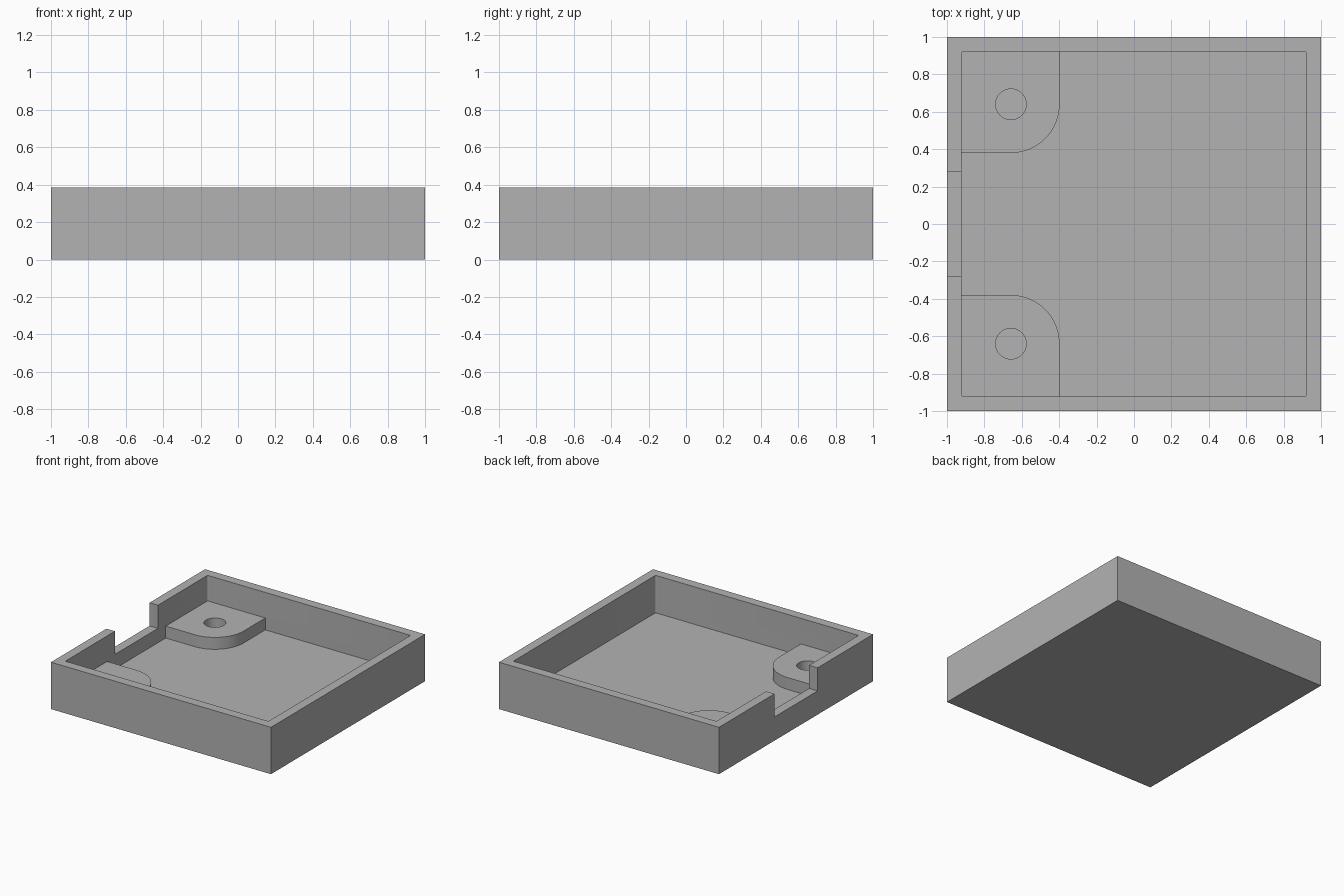
import bpy, bmesh, math

cube = bpy.data.objects.get("Cube")
if cube:
    bpy.data.objects.remove(cube, do_unlink=True)

HEIGHT, FLOOR, BOSS_TOP, NOTCH_Z = 0.385, 0.077, 0.175, 0.195
INNER = 0.923                  # half width of the cavity
HOLE_X, HOLE_Y = -0.658, 0.64  # screw hole centre
HOLE_R, BOSS_R = 0.082, 0.26

grey = bpy.data.materials.new("plain grey")
grey.use_nodes = True
grey.diffuse_color = (0.45, 0.45, 0.45, 1)
grey.node_tree.nodes["Principled BSDF"].inputs["Base Color"].default_value = grey.diffuse_color


def prism(name, outline, z0, z1):
    """Extrude a flat outline from z0 to z1."""
    bm = bmesh.new()
    face = bm.faces.new([bm.verts.new((x, y, z0)) for x, y in outline])
    ext = bmesh.ops.extrude_face_region(bm, geom=[face])
    for v in ext["geom"]:
        if isinstance(v, bmesh.types.BMVert):
            v.co.z = z1
    bmesh.ops.recalc_face_normals(bm, faces=bm.faces)
    mesh = bpy.data.meshes.new(name)
    bm.to_mesh(mesh)
    bm.free()
    mesh.materials.append(grey)
    ob = bpy.data.objects.new(name, mesh)
    bpy.context.collection.objects.link(ob)
    return ob


def arc(cx, cy, r, start, end, steps):
    angles = [math.radians(start + (end - start) * i / steps) for i in range(steps + 1)]
    return [(cx + r * math.cos(a), cy + r * math.sin(a)) for a in angles]


def rect(x0, x1, y0, y1):
    return [(x0, y0), (x1, y0), (x1, y1), (x0, y1)]


def combine(target, tool, operation):
    """Apply a boolean and discard the tool."""
    tool.hide_render = True
    mod = target.modifiers.new(tool.name, 'BOOLEAN')
    mod.operation, mod.solver, mod.object = operation, 'EXACT', tool
    bpy.context.view_layer.objects.active = target
    bpy.ops.object.modifier_apply(modifier=mod.name)
    bpy.data.objects.remove(tool, do_unlink=True)


# Tray body with a slightly rounded cavity
tray = prism("tray", rect(-1, 1, -1, 1), 0, HEIGHT)
r = 0.012
c = INNER - r
cavity = []
for i, (sx, sy) in enumerate([(1, 1), (-1, 1), (-1, -1), (1, -1)]):
    cavity += arc(sx * c, sy * c, r, 90 * i, 90 * i + 90, 4)
combine(tray, prism("cavity", cavity, FLOOR, HEIGHT + 0.2), 'DIFFERENCE')

# Cable notch in the side wall
notch = rect(-1.1, -0.85, -0.28, 0.28)
combine(tray, prism("notch", notch, NOTCH_Z, HEIGHT + 0.2), 'DIFFERENCE')

# Corner screw bosses, mirrored front to back
boss = [(-0.96, 0.96), (HOLE_X + BOSS_R, 0.96)]
boss += arc(HOLE_X, HOLE_Y, BOSS_R, 0, -90, 24) + [(-0.96, HOLE_Y - BOSS_R)]
hole = arc(HOLE_X, HOLE_Y, HOLE_R, 0, 360, 40)[:-1]
for side in (1, -1):
    def flip(points):
        return [(x, y * side) for x, y in points]
    combine(tray, prism("boss", flip(boss), FLOOR / 2, BOSS_TOP), 'UNION')
    combine(tray, prism("screw_hole", flip(hole), FLOOR, HEIGHT + 0.1), 'DIFFERENCE')

# Smooth the curved walls, keep the edges sharp
bpy.ops.object.select_all(action='DESELECT')
tray.select_set(True)
bpy.context.view_layer.objects.active = tray
bpy.ops.object.shade_smooth_by_angle(angle=math.radians(30))
